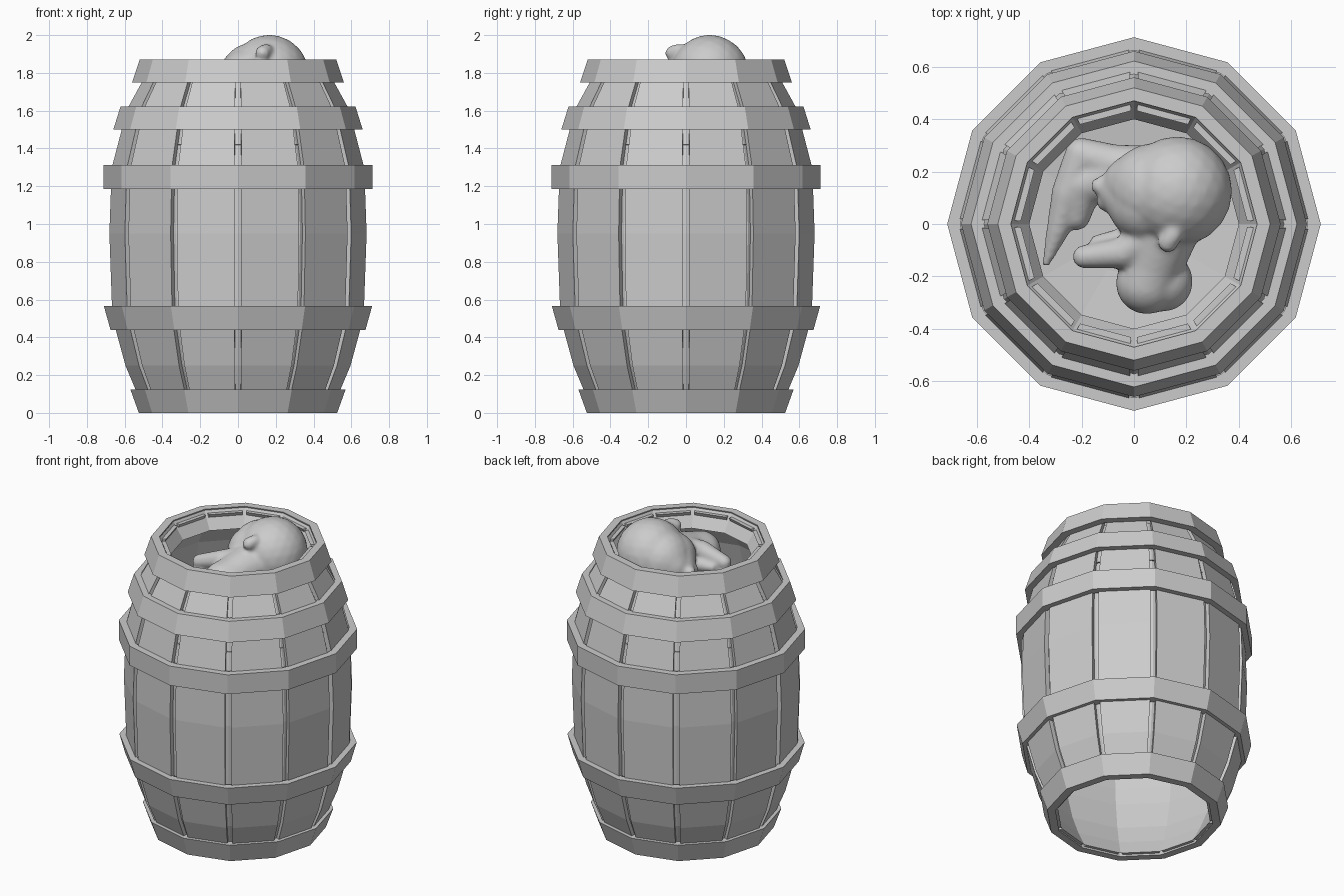
import bpy, bmesh, math
from mathutils import Vector, Matrix

if "Cube" in bpy.data.objects:
    bpy.data.objects.remove(bpy.data.objects["Cube"])

N = 12


def corner(i, r, z):
    a = 2 * math.pi * i / N
    return Vector((r * math.cos(a), r * math.sin(a), z))


def finish(bm, name):
    bmesh.ops.recalc_face_normals(bm, faces=bm.faces)
    me = bpy.data.meshes.new(name)
    bm.to_mesh(me)
    bm.free()
    ob = bpy.data.objects.new(name, me)
    bpy.context.collection.objects.link(ob)
    return ob


def lathe(name, profile, closed=False):
    """Twelve-sided flat-faced shell from (radius, z) points."""
    bm = bmesh.new()
    rings = [[bm.verts.new(corner(i, r, z)) for i in range(N)] for r, z in profile]
    pairs = list(zip(rings, rings[1:])) + ([(rings[-1], rings[0])] if closed else [])
    for a, b in pairs:
        for i in range(N):
            j = (i + 1) % N
            bm.faces.new((a[i], a[j], b[j], b[i]))
    return finish(bm, name)


# Staves: twelve flat boards following the barrel's bulge, with narrow gaps
bulge = [(.49, .015), (.545, .12), (.6, .25), (.652, .44), (.672, .56), (.686, .95),
         (.677, 1.2), (.67, 1.31), (.62, 1.5), (.585, 1.62), (.513, 1.75), (.465, 1.85)]
GAP, DEPTH = .055, .03
for s in range(N):
    bm = bmesh.new()
    rings = []
    for r, z in bulge:
        ring = []
        for rad, t in ((r, GAP), (r, 1 - GAP), (r - DEPTH, 1 - GAP), (r - DEPTH, GAP)):
            ring.append(bm.verts.new(corner(s, rad, z).lerp(corner(s + 1, rad, z), t)))
        rings.append(ring)
    for a, b in zip(rings, rings[1:]):
        for i in range(4):
            j = (i + 1) % 4
            bm.faces.new((a[i], a[j], b[j], b[i]))
    bm.faces.new(rings[0])
    bm.faces.new(rings[-1])
    finish(bm, f"stave_{s + 1}")

# Inner wall behind the gaps, with the sloping lip at the mouth
inner = [(r - DEPTH, z) for r, z in bulge[:-1]]
lathe("inner_wall", inner + [(.40, 1.76), (.47, 1.865)])

# Hoops: bottom radius, top radius, bottom z, top z
hoops = [(.525, .57, 0, .125), (.675, .71, .44, .565), (.713, .713, 1.185, 1.312),
         (.66, .622, 1.5, 1.622), (.56, .52, 1.75, 1.872)]
for k, (r0, r1, z0, z1) in enumerate(hoops):
    t = .05
    lathe(f"hoop_{k + 1}", [(r0, z0), (r1, z1), (r1 - t, z1), (r0 - t, z0)], closed=True)

# Floor of the contents, slightly dished
lathe("inner_floor", [(.62, 1.42), (.4, 1.39), (.2, 1.37), (.001, 1.37)])


def ball(bm, c, r, scale=(1, 1, 1)):
    m = Matrix.Translation(c) @ Matrix.Diagonal((*[r * s for s in scale], 1))
    bmesh.ops.create_icosphere(bm, subdivisions=3, radius=1, matrix=m)


def limb(bm, pts, steps=6):
    """String of balls blending between (x, y, z, radius) points."""
    for a, b in zip(pts, pts[1:]):
        for k in range(steps + 1):
            p = Vector(a).lerp(Vector(b), k / steps)
            ball(bm, p[:3], p[3])


def fuse(bm, name, voxel=.012, smooth=6):
    ob = finish(bm, name)
    m = ob.modifiers.new("fuse", 'REMESH')
    m.mode, m.voxel_size, m.use_smooth_shade = 'VOXEL', voxel, True
    s = ob.modifiers.new("soften", 'SMOOTH')
    s.factor, s.iterations = .5, smooth
    return ob


# Head lying on its side, open-mouthed, facing -x
bm = bmesh.new()
ball(bm, (.165, .125, 1.792), .21)
limb(bm, [(.08, .13, 1.78, .18), (-.01, .15, 1.76, .11)])                # brow
limb(bm, [(.05, .08, 1.78, .15), (-.05, .12, 1.75, .085)])               # cheek
limb(bm, [(-.085, .18, 1.75, .025), (-.135, .145, 1.75, .032)])          # nose
limb(bm, [(-.05, .1, 1.74, .07), (-.1, .09, 1.73, .045)])                # upper jaw
for side in (1, -1):                                                     # jaw sides
    z = 1.71 + side * .06
    limb(bm, [(.1, -.02, z + .01 * side, .085), (-.04, -.11, z, .06),
              (-.19, -.125, 1.7 + side * .025, .045)])
limb(bm, [(-.03, -.06, 1.7, .05), (-.14, -.07, 1.7, .03)])               # tongue
limb(bm, [(.11, -.02, 1.74, .14), (.07, -.16, 1.72, .115), (.05, -.225, 1.7, .12)])
limb(bm, [(.05, -.22, 1.7, .115), (.11, -.22, 1.68, .115)])              # neck stump
limb(bm, [(.13, -.07, 1.905, .04), (.15, -.04, 1.92, .035)])             # ear
limb(bm, [(-.055, .175, 1.825, .022), (-.035, .14, 1.845, .022)])        # eyelid
fuse(bm, "head")

# Pointed soft shape beneath the face
bm = bmesh.new()
limb(bm, [(.05, .2, 1.57, .1), (-.08, .23, 1.56, .075), (-.2, .265, 1.55, .065),
          (-.25, .12, 1.53, .065), (-.29, -.02, 1.51, .045), (-.335, -.15, 1.49, .017)])
limb(bm, [(-.1, .18, 1.53, .1), (-.2, .15, 1.53, .08), (-.22, .03, 1.51, .055)])
fuse(bm, "lower_flesh")
